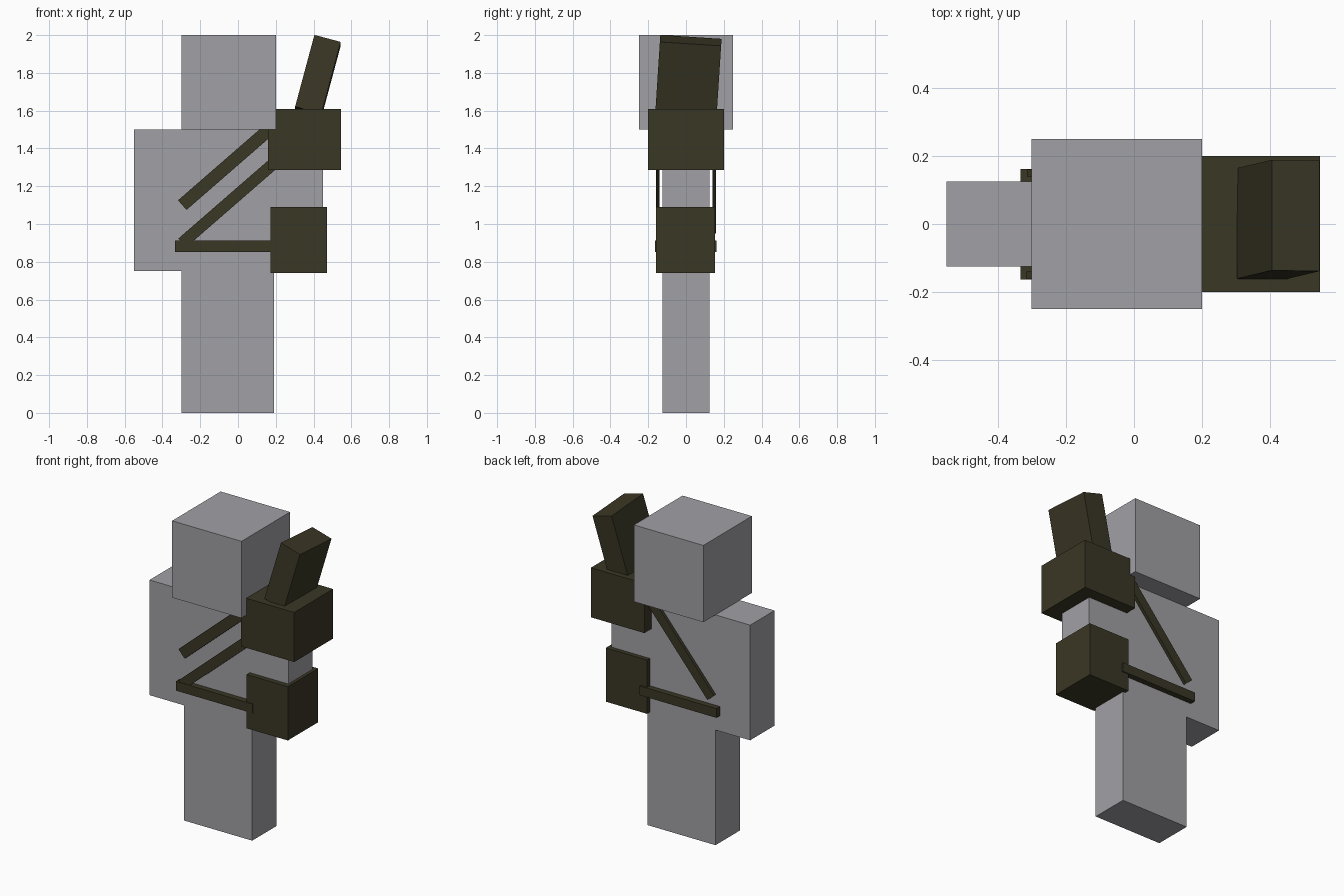
import bpy, bmesh, math
from mathutils import Matrix, Vector

cube = bpy.data.objects.get("Cube")
if cube:
    bpy.data.objects.remove(cube, do_unlink=True)


def srgb(*rgb):
    lin = [c / 255 for c in rgb]
    return [c / 12.92 if c <= 0.04045 else ((c + 0.055) / 1.055) ** 2.4 for c in lin] + [1.0]


def material(name, colour):
    m = bpy.data.materials.new(name)
    m.use_nodes = True
    m.diffuse_color = colour
    m.node_tree.nodes["Principled BSDF"].inputs["Base Color"].default_value = colour
    return m


GREY = material("stone grey", srgb(161, 160, 165))
OLIVE = material("dark olive", srgb(58, 55, 37))


def box(name, mat, size, matrix):
    """Box of the given size, centred on the matrix origin."""
    bm = bmesh.new()
    bmesh.ops.create_cube(bm, size=1)
    bmesh.ops.scale(bm, vec=size, verts=bm.verts)
    mesh = bpy.data.meshes.new(name)
    bm.to_mesh(mesh)
    bm.free()
    mesh.materials.append(mat)
    ob = bpy.data.objects.new(name, mesh)
    ob.matrix_world = matrix
    bpy.context.collection.objects.link(ob)
    return ob


def span(name, mat, x, y, z):
    """Upright box between the given limits."""
    limits = (x, y, z)
    centre = Vector([(a + b) / 2 for a, b in limits])
    return box(name, mat, [b - a for a, b in limits], Matrix.Translation(centre))


def strap(name, start, end, y, width, thick=0.02):
    """Flat bar running in the xz plane from start to end."""
    dx, dz = end[0] - start[0], end[1] - start[1]
    centre = Vector(((start[0] + end[0]) / 2, y, (start[1] + end[1]) / 2))
    turn = Matrix.Rotation(-math.atan2(dz, dx), 4, 'Y')
    return box(name, OLIVE, (math.hypot(dx, dz), thick, width), Matrix.Translation(centre) @ turn)


# Blocky figure
D = (-0.125, 0.125)
span("head", GREY, (-0.30, 0.20), (-0.25, 0.25), (1.50, 2.0))
span("torso", GREY, (-0.30, 0.20), D, (0.75, 1.50))
span("right_arm", GREY, (-0.55, -0.30), D, (0.75, 1.50))
span("left_arm", GREY, (0.20, 0.45), D, (0.75, 1.50))
span("right_leg", GREY, (-0.30, -0.055), D, (0, 0.75))
span("left_leg", GREY, (-0.055, 0.19), D, (0, 0.75))

# Arm armour
span("shoulder_guard", OLIVE, (0.16, 0.545), (-0.20, 0.20), (1.287, 1.61))
span("forearm_guard", OLIVE, (0.173, 0.47), (-0.158, 0.154), (0.74, 1.09))

# Leaning plate on the shoulder, hung from the centre of its top face
tilt = Matrix.Rotation(math.radians(-3.7), 4, 'X') @ Matrix.Rotation(math.radians(15), 4, 'Y')
plate_matrix = Matrix.Translation((0.474, 0.025, 1.972)) @ tilt @ Matrix.Translation((0, 0, -0.197))
box("shoulder_plate", OLIVE, (0.144, 0.325, 0.394), plate_matrix)

# Chest straps
strap("front_upper_strap", (-0.295, 1.10), (0.22, 1.548), -0.150, 0.068)
strap("front_lower_strap", (-0.295, 0.90), (0.24, 1.365), -0.150, 0.062)
strap("back_strap", (-0.29, 0.97), (0.20, 1.543), 0.150, 0.062)

# Waist straps
span("front_waist_strap", OLIVE, (-0.333, 0.22), (-0.163, -0.125), (0.852, 0.912))
span("back_waist_strap", OLIVE, (-0.333, 0.22), (0.125, 0.162), (0.852, 0.912))
